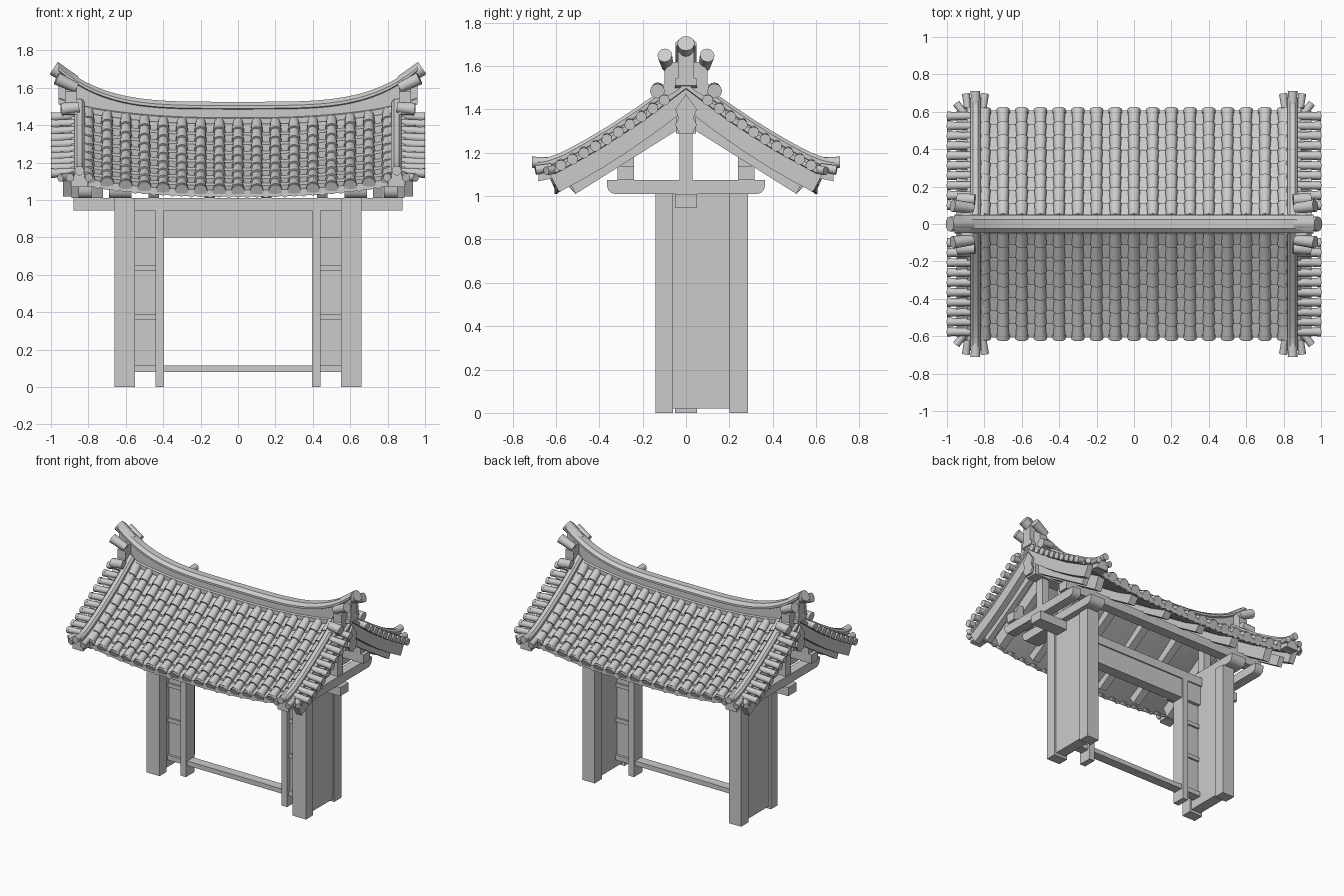
import bpy, bmesh, math
from mathutils import Vector

if "Cube" in bpy.data.objects:
    bpy.data.objects.remove(bpy.data.objects["Cube"])

def loft(bm, rings):
    """Skin a list of closed rings and cap both ends."""
    vs = [[bm.verts.new(p) for p in r] for r in rings]
    n = len(vs[0])
    for a, b in zip(vs, vs[1:]):
        for i in range(n):
            j = (i + 1) % n
            bm.faces.new((a[i], a[j], b[j], b[i]))
    bm.faces.new(vs[0][::-1])
    bm.faces.new(vs[-1])

def tube(bm, p0, p1, r0, r1=None, n=12):
    p0, p1 = Vector(p0), Vector(p1)
    q = (p1 - p0).to_track_quat('Z', 'Y')
    rings = []
    for p, r in ((p0, r0), (p1, r0 if r1 is None else r1)):
        rings.append([p + q @ Vector((r * math.cos(k * math.tau / n), r * math.sin(k * math.tau / n), 0)) for k in range(n)])
    loft(bm, rings)

def box(bm, x0, x1, y0, y1, z0, z1):
    loft(bm, [[(x0, y0, z), (x1, y0, z), (x1, y1, z), (x0, y1, z)] for z in (z0, z1)])

def plate(bm, x0, x1, prof):
    """Extrude a y,z profile along x."""
    loft(bm, [[(x, y, z) for y, z in prof] for x in (x0, x1)])

def finish(bm, name):
    bmesh.ops.recalc_face_normals(bm, faces=bm.faces)
    me = bpy.data.meshes.new(name)
    bm.to_mesh(me)
    bm.free()
    bpy.context.collection.objects.link(bpy.data.objects.new(name, me))

def roof_z(x, t):
    """Roof height: slope is concave, ends sweep upward."""
    return 1.44 - 0.8 * t + 0.25 * t * t + 0.1 * abs(x) ** 2.5

BOTH = (-1, 1)
ROWS = 8
T0, T1 = 0.04, 0.605
row_t = [T0 + (T1 - T0) * i / ROWS for i in range(ROWS + 1)]

# side walls: front post, recessed panel, back post
bm = bmesh.new()
for s in BOTH:
    box(bm, s * .55, s * .66, -.14, -.06, 0, 1.01)
    box(bm, s * .565, s * .645, -.06, .2, .02, 1.01)
    box(bm, s * .555, s * .655, .2, .285, 0, 1.01)
finish(bm, "side_walls")

# door frame: inner posts, side panels with rails, lintel, threshold
bm = bmesh.new()
for s in BOTH:
    box(bm, s * .395, s * .44, -.05, .05, 0, .96)
    box(bm, s * .44, s * .56, -.015, .015, .08, .96)
    for z in (.08, .36, .62):
        box(bm, s * .44, s * .56, -.028, .028, z, z + .03)
box(bm, -.56, .56, -.04, .04, .80, .96)
box(bm, -.56, .56, -.035, .035, .08, .115)
finish(bm, "door_frame")

# main beam
bm = bmesh.new()
box(bm, -.88, .88, -.05, .05, .945, 1.01)
finish(bm, "main_beam")

# cross beams with rounded lower corners, king posts and struts
bm = bmesh.new()
arc = [(.325 + .04 * math.sin(a), 1.05 - .04 * math.cos(a)) for a in (0, .5, 1.05, math.pi / 2)]
prof = arc + [(.365, 1.075), (-.365, 1.075)] + [(-y, z) for y, z in arc[::-1]]
for s in BOTH:
    for a, b in ((.78, .85), (.57, .69)):
        plate(bm, s * a, s * b, prof)
        m = (a + b) / 2
        box(bm, s * (m - .03), s * (m + .03), -.03, .03, 1.075, 1.31)
        for u in BOTH:
            box(bm, s * (m - .03), s * (m + .03), u * .24, u * .315, 1.075, 1.2)
finish(bm, "cross_beams")

# purlins
bm = bmesh.new()
box(bm, -.92, .92, -.045, .045, 1.29, 1.39)
for u in BOTH:
    box(bm, -.87, .87, u * .24, u * .315, 1.075, 1.14)
finish(bm, "purlins")

# rafters
bm = bmesh.new()
for i in range(6):
    x = -.75 + .3 * i
    for u in BOTH:
        ts = (0, .17, .34, .55)
        prof = [(u * t, roof_z(x, t) - .025) for t in ts] + [(u * .51, 1.01), (0, 1.33)]
        plate(bm, x - .028, x + .028, prof)
finish(bm, "rafters")

# gable boards and pendant
bm = bmesh.new()
for s in BOTH:
    for u in BOTH:
        ts = [.6 * i / 6 for i in range(7)]
        top = [(u * t * 1.05, roof_z(.9, t * 1.05) - .01) for t in ts]
        low = [(u * t * .975, roof_z(.9, t * .975) - .115) for t in ts]
        plate(bm, s * .89, s * .935, top + low[::-1])
        ends = [(0, 1.42), (u * .54, 1.075), (u * .51, 1.01), (0, 1.33)]
        plate(bm, s * .85, s * .89, ends)
    plate(bm, s * .935, s * .95, [(-.03, 1.29), (.03, 1.29), (.05, 1.33), (.035, 1.36), (.05, 1.4),
                                  (0, 1.47), (-.05, 1.4), (-.035, 1.36), (-.05, 1.33)])
finish(bm, "gable_boards")

# stepped pan-tile roof slab
bm = bmesh.new()
for u in BOTH:
    rings = []
    for i in range(33):
        x = -.95 + 1.9 * i / 32
        r = [(x, 0, roof_z(x, 0))]
        for a, b in zip(row_t, row_t[1:]):
            r += [(x, u * a, roof_z(x, a) - .008), (x, u * b, roof_z(x, b) + .006)]
        r += [(x, u * t, roof_z(x, t) - .03) for t in (T1, .4, .2, 0)]
        rings.append(r)
    loft(bm, rings)
finish(bm, "roof_slab")

# barrel tile columns with round eave caps and hanging drip tiles
bm = bmesh.new()
drip = bmesh.new()
for c in range(17):
    x = -.8 + .1 * c
    for u in BOTH:
        for a, b in zip(row_t, row_t[1:]):
            tube(bm, (x, u * a, roof_z(x, a) + .006), (x, u * b, roof_z(x, b) + .01), .027, .033)
        z = roof_z(x, .6)
        tube(bm, (x, u * .59, z + .006), (x, u * .612, z - .004), .036)
        if c < 16:
            xm = x + .05
            z = roof_z(xm, .6)
            fan = [(-.04, .0), (-.03, -.025), (0, -.04), (.03, -.025), (.04, 0)]
            loft(drip, [[(xm + p, u * y, z + q) for p, q in fan] for y in (.592, .606)])
finish(bm, "barrel_tiles")
finish(drip, "drip_tiles")

# verge ridges, their tip tubes, and sideways gable tiles
bm = bmesh.new()
tips = bmesh.new()
side = bmesh.new()
sect = [(-.045, -.03), (-.045, .03), (-.027, .034), (-.027, .055), (-.014, .072), (.014, .072),
        (.027, .055), (.027, .034), (.045, .03), (.045, -.03)]
for s in BOTH:
    for u in BOTH:
        rings = []
        for i in range(13):
            t = .05 + .63 * i / 12
            z = roof_z(.85, t) + 1.2 * max(0, t - .55) ** 2
            rings.append([(s * (.848 + p), u * t, z + q) for p, q in sect])
        loft(bm, rings)
        z = roof_z(.85, .68) + .02
        tube(tips, (s * .848, u * .63, z + .06), (s * .848, u * .71, z + .058), .022, .026)
        for d in (-.042, .042):
            tube(tips, (s * (.848 + d), u * .62, z + .035), (s * (.848 + d * 1.2), u * .695, z + .022), .018, .022)
        box(tips, s * .80, s * .895, u * .60, u * .67, z - .02, z + .02)
        for i in range(10):
            t = .1 + .053 * i
            z = roof_z(.93, t)
            tube(side, (s * .86, u * t, z + .006), (s * .985, u * t, z - .002), .021, .023)
            tube(side, (s * .98, u * t, z - .002), (s * 1.0, u * t, z - .003), .025)
        tube(side, (s * .9, u * .58, roof_z(.9, .6)), (s * .95, u * .645, roof_z(.9, .6) - .01), .02)
finish(bm, "verge_ridges")
finish(tips, "verge_tips")
finish(side, "gable_tiles")

# main ridge sweeping up at both ends
bm = bmesh.new()
rings = []
for i in range(41):
    x = -.96 + 1.92 * i / 40
    top = 1.525 + .24 * x ** 4
    low = roof_z(x, 0) - .035 + .1 * max(0, abs(x) - .8)
    half = [(.05, low), (.05, low + .03), (.036, low + .035), (.036, top - .04), (.048, top - .035), (.048, top - .02), (.025, top)]
    rings.append([(x, y, z) for y, z in half] + [(x, -y, z) for y, z in half[::-1]])
loft(bm, rings)
finish(bm, "main_ridge")

# ridge end ornaments: shaped block with stacked tile tubes
bm = bmesh.new()
half = [(.1, 1.45), (.155, 1.46), (.13, 1.5), (.1, 1.52), (.1, 1.58), (.065, 1.62)]
for s in BOTH:
    plate(bm, s * .86, s * .925, half + [(-y, z) for y, z in half[::-1]])
    tube(bm, (s * .87, 0, 1.63), (s * .985, 0, 1.705), .034, .04)
    for u in BOTH:
        tube(bm, (s * .865, u * .085, 1.60), (s * .97, u * .098, 1.65), .028, .034)
        tube(bm, (s * .85, u * .13, 1.495), (s * .945, u * .132, 1.485), .03, .034)
finish(bm, "ridge_ends")

# smooth the round tiles, keep edges sharp
bpy.ops.object.select_all(action='DESELECT')
for o in bpy.context.scene.objects:
    o.select_set(True)
    bpy.context.view_layer.objects.active = o
bpy.ops.object.shade_smooth_by_angle(angle=math.radians(35))
